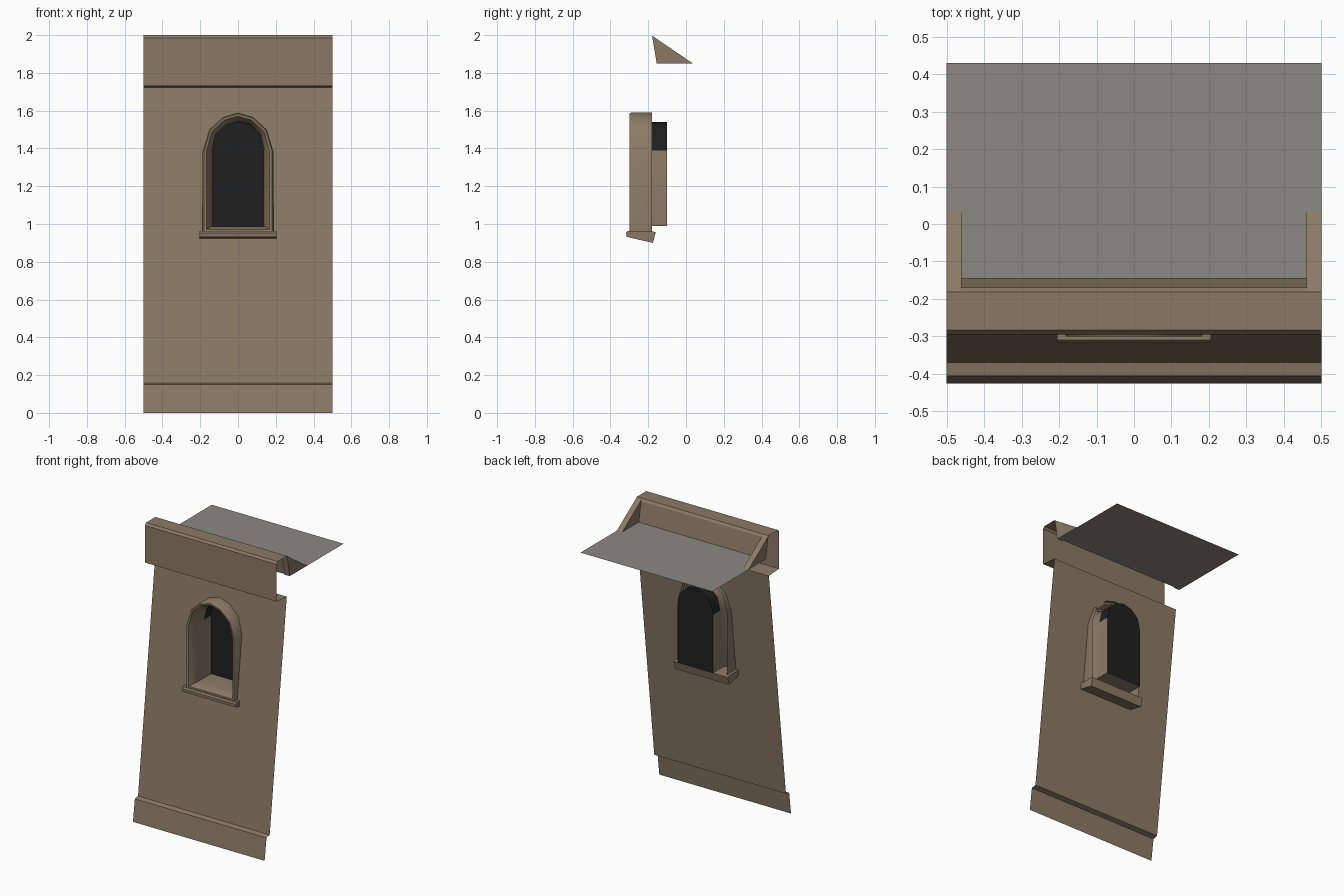
import bpy, bmesh

if "Cube" in bpy.data.objects:
    bpy.data.objects.remove(bpy.data.objects["Cube"])

def material(name, rgb):
    m = bpy.data.materials.new(name)
    m.diffuse_color = (*rgb, 1)
    m.use_nodes = True
    m.node_tree.nodes["Principled BSDF"].inputs["Base Color"].default_value = m.diffuse_color
    return m

STONE = material("sandstone", (0.26, 0.195, 0.133))
FLOOR = material("grey_floor", (0.26, 0.25, 0.23))
DARK = material("dark_opening", (0.014, 0.014, 0.014))

def finish(name, bm, *mats, smooth=False):
    me = bpy.data.meshes.new(name)
    bm.to_mesh(me)
    bm.free()
    for m in mats:
        me.materials.append(m)
    ob = bpy.data.objects.new(name, me)
    bpy.context.collection.objects.link(ob)
    if smooth:
        bpy.ops.object.select_all(action='DESELECT')
        ob.select_set(True)
        bpy.context.view_layer.objects.active = ob
        bpy.ops.object.shade_smooth_by_angle(angle=0.7)
    return ob

def strip(name, profile, mat):
    """Open sheet: a y,z profile swept along x."""
    bm = bmesh.new()
    rows = [[bm.verts.new((x, y, z)) for x in (-0.5, 0.5)] for y, z in profile]
    for a, b in zip(rows, rows[1:]):
        bm.faces.new((a[0], a[1], b[1], b[0]))
    return finish(name, bm, mat)

def prism(name, profile, x0, x1, mat):
    """Closed solid: a y,z profile extruded along x."""
    bm = bmesh.new()
    ends = [[bm.verts.new((x, y, z)) for y, z in profile] for x in (x0, x1)]
    n = len(profile)
    for e in ends:
        bm.faces.new(e)
    for i in range(n):
        j = (i + 1) % n
        bm.faces.new((ends[0][i], ends[0][j], ends[1][j], ends[1][i]))
    bmesh.ops.recalc_face_normals(bm, faces=bm.faces)
    return finish(name, bm, mat)

# Arched outlines, counterclockwise from the front
def arch(half):
    return half + [(-x, z) for x, z in reversed(half) if x > 0]

outer = arch([(0.187, 0.96), (0.187, 1.385), (0.152, 1.50), (0.078, 1.567), (0, 1.59)])
inner = arch([(0.135, 0.99), (0.135, 1.39), (0.115, 1.475), (0.062, 1.523), (0, 1.54)])

def outline(t):
    return [(a + (c - a) * t, b + (d - b) * t) for (a, b), (c, d) in zip(outer, inner)]

# Plinth and its sloped ledge
strip("plinth", [(-0.425, 0), (-0.405, 0.15), (-0.37, 0.157)], STONE)

# Leaning wall with an arched hole
Z0, Z1, Y0, Y1 = 0.157, 1.722, -0.37, -0.185
bm = bmesh.new()
for loop in ([(-0.5, Z0), (0.5, Z0), (0.5, Z1), (-0.5, Z1)], outline(0.3)):
    vs = [bm.verts.new((x, Y0 + (Y1 - Y0) * (z - Z0) / (Z1 - Z0), z)) for x, z in loop]
    for a, b in zip(vs, vs[1:] + vs[:1]):
        bm.edges.new((a, b))
bmesh.ops.triangle_fill(bm, edges=bm.edges[:], use_beauty=True)
bm.normal_update()
bmesh.ops.reverse_faces(bm, faces=[f for f in bm.faces if f.normal.y > 0])
finish("wall", bm, STONE)

# Overhanging parapet and walkway behind it
strip("parapet", [(-0.185, 1.722), (-0.295, 1.73), (-0.295, 1.985), (-0.283, 2.0),
                  (-0.182, 2.0), (-0.17, 1.985), (-0.145, 1.85)], STONE)
strip("walkway", [(-0.145, 1.85), (0.43, 1.85)][::-1][::-1], FLOOR)
for f in bpy.data.objects["walkway"].data.polygons:
    assert f.normal.z > 0

# Triangular braces at both ends
for side, x0 in (("left", -0.5), ("right", 0.46)):
    prism("brace_" + side, [(-0.18, 1.997), (-0.155, 1.851), (0.035, 1.851)],
          x0, x0 + 0.04, STONE)

# Rounded window surround running into the recess; arched recess faces are dark
bm = bmesh.new()
rings = [[bm.verts.new((x, y, z)) for x, z in outline(t)]
         for t, y in ((0, -0.18), (0, -0.29), (0.12, -0.3), (0.4, -0.297),
                      (0.7, -0.275), (0.92, -0.235), (1, -0.18), (1, -0.1))]
n = len(outer)
for a, b in zip(rings, rings[1:]):
    for i in range(n):
        j = (i + 1) % n
        f = bm.faces.new((a[i], a[j], b[j], b[i]))
        c = f.calc_center_median()
        if b is rings[-1] and c.z > 1.4:
            f.material_index = 1
finish("window_surround", bm, STONE, DARK, smooth=True)

# Dark back of the window
bm = bmesh.new()
bm.faces.new([bm.verts.new((x, -0.1, z)) for x, z in inner])
finish("window_back", bm, DARK)

# Window sill
prism("window_sill", [(-0.309, 0.963), (-0.317, 0.953), (-0.315, 0.932),
                      (-0.175, 0.90), (-0.16, 0.957), (-0.18, 0.961)], -0.205, 0.205, STONE)
